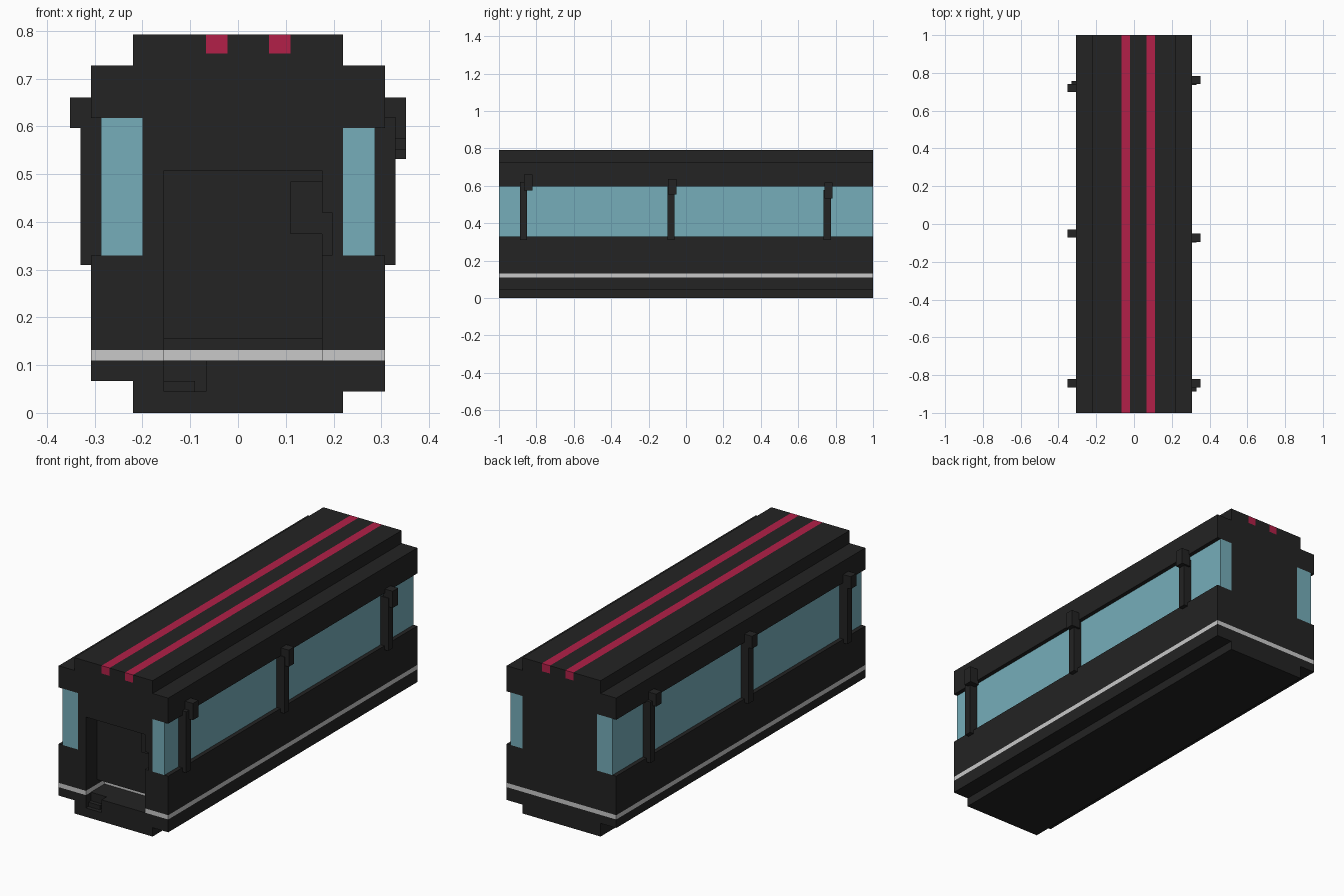
import bpy, bmesh
from mathutils import Vector

if "Cube" in bpy.data.objects:
    bpy.data.objects.remove(bpy.data.objects["Cube"])


def material(name, rgb):
    m = bpy.data.materials.new(name)
    m.diffuse_color = (*rgb, 1)
    m.use_nodes = True
    m.node_tree.nodes["Principled BSDF"].inputs["Base Color"].default_value = m.diffuse_color
    return m


DARK = material("dark_grey", (0.0168, 0.0168, 0.0168))
GLASS = material("window_blue", (0.181, 0.423, 0.491))
WHITE = material("light_grey", (0.578, 0.578, 0.578))
RED = material("crimson", (0.445, 0.0144, 0.065))


def box(name, x, y, z, mat=DARK):
    """Box from (min, max) pairs."""
    bm = bmesh.new()
    bmesh.ops.create_cube(bm, size=1)
    for v in bm.verts:
        v.co = Vector([(a + b) / 2 + c * (b - a) for c, (a, b) in zip(v.co, (x, y, z))])
    me = bpy.data.meshes.new(name)
    bm.to_mesh(me)
    bm.free()
    me.materials.append(mat)
    ob = bpy.data.objects.new(name, me)
    bpy.context.collection.objects.link(ob)
    return ob


# Carriage body: stepped cross-section with recessed window bands, extruded along y
profile = [(-.22, 0), (.22, 0), (.22, .045), (.308, .045), (.308, .33), (.287, .33),
           (.287, .597), (.308, .597), (.308, .727), (.22, .727), (.22, .792),
           (-.22, .792), (-.22, .727), (-.308, .727), (-.308, .617), (-.287, .617),
           (-.287, .33), (-.308, .33), (-.308, .067), (-.22, .067)]
bm = bmesh.new()
face = bm.faces.new([bm.verts.new((x, -1, z)) for x, z in profile])
ext = bmesh.ops.extrude_face_region(bm, geom=[face])["geom"]
bmesh.ops.translate(bm, vec=(0, 2, 0), verts=[v for v in ext if isinstance(v, bmesh.types.BMVert)])
bmesh.ops.recalc_face_normals(bm, faces=bm.faces)
me = bpy.data.meshes.new("carriage_body")
bm.to_mesh(me)
bm.free()
body = bpy.data.objects.new("carriage_body", me)
bpy.context.collection.objects.link(body)
for m in (DARK, GLASS, WHITE, RED):
    me.materials.append(m)

# Doorway recess at the front: main opening, undercut below floor, step, side notch
cuts = [((-.155, .176), .09, (.11, .507)),
        ((-.155, .176), .15, (.11, .155)),
        ((-.155, -.067), .04, (.045, .125)),
        ((.15, .197), .066, (.33, .42))]
for x, depth, z in cuts:
    cutter = box("doorway_cutter", x, (-1.1, -1 + depth), z)
    mod = body.modifiers.new("doorway", "BOOLEAN")
    mod.operation, mod.solver, mod.object = "DIFFERENCE", "EXACT", cutter
    bpy.context.view_layer.objects.active = body
    bpy.ops.object.modifier_apply(modifier=mod.name)
    bpy.data.objects.remove(cutter)

# Slice the body along the colour borders, then colour the faces by position
roof_stripes = [(-.067, -.022), (.065, .11)]
bm = bmesh.new()
bm.from_mesh(body.data)
bmesh.ops.triangulate(bm, faces=bm.faces)
slices = [((0, 0, z), (0, 0, 1)) for z in (.11, .132, .33, .597, .617, .752)]
slices += [((x, 0, 0), (1, 0, 0)) for x in (-.2, .22, -.067, -.022, .065, .11)]
for co, no in slices:
    bmesh.ops.bisect_plane(bm, geom=bm.verts[:] + bm.edges[:] + bm.faces[:],
                           dist=1e-5, plane_co=co, plane_no=no)
bm.normal_update()
for f in bm.faces:
    c, n = f.calc_center_median(), f.normal
    f.material_index = 0
    upright = abs(n.z) < .5
    end = abs(c.y) > .995
    if upright and .11 < c.z < .132:                                  # waist line
        f.material_index = 2
    elif upright and .33 < c.z < (.597 if c.x > 0 else .617):         # windows
        side = abs(n.x) > .9 and .28 < abs(c.x) < .295
        if side or (end and (c.x > .22 or c.x < -.2)):
            f.material_index = 1
    elif c.z > .752 and (n.z > .9 or end):                            # roof stripes
        if any(a < c.x < b for a, b in roof_stripes):
            f.material_index = 3
bmesh.ops.dissolve_limit(bm, angle_limit=.01, verts=bm.verts, edges=bm.edges, delimit={"MATERIAL"})
bm.to_mesh(body.data)
bm.free()

# Window pillars with hooked caps, at slightly uneven spots on each side
pillars = {1: [(-.868, -.843, .66), (-.08, -.073, .637), (.755, .762, .617)],
           -1: [(-.843, -.843, .66), (-.05, -.05, .66), (.738, .72, .66)]}
for s, spots in pillars.items():
    for y, cap_y, top in spots:
        def span(a, b):
            return tuple(sorted((s * a, s * b)))
        box("window_pillar", span(.28, .33), (y - .019, y + .019), (.31, top - .04))
        box("pillar_cap", span(.3, .352), (cap_y - .022, cap_y + .022),
            (top - (.085 if s > 0 else .063), top))

# Doorway fittings
box("door_control_panel", (.11, .176), (-.935, -.905), (.375, .485))
box("door_step", (-.155, -.09), (-.98, -.955), (.045, .067))
